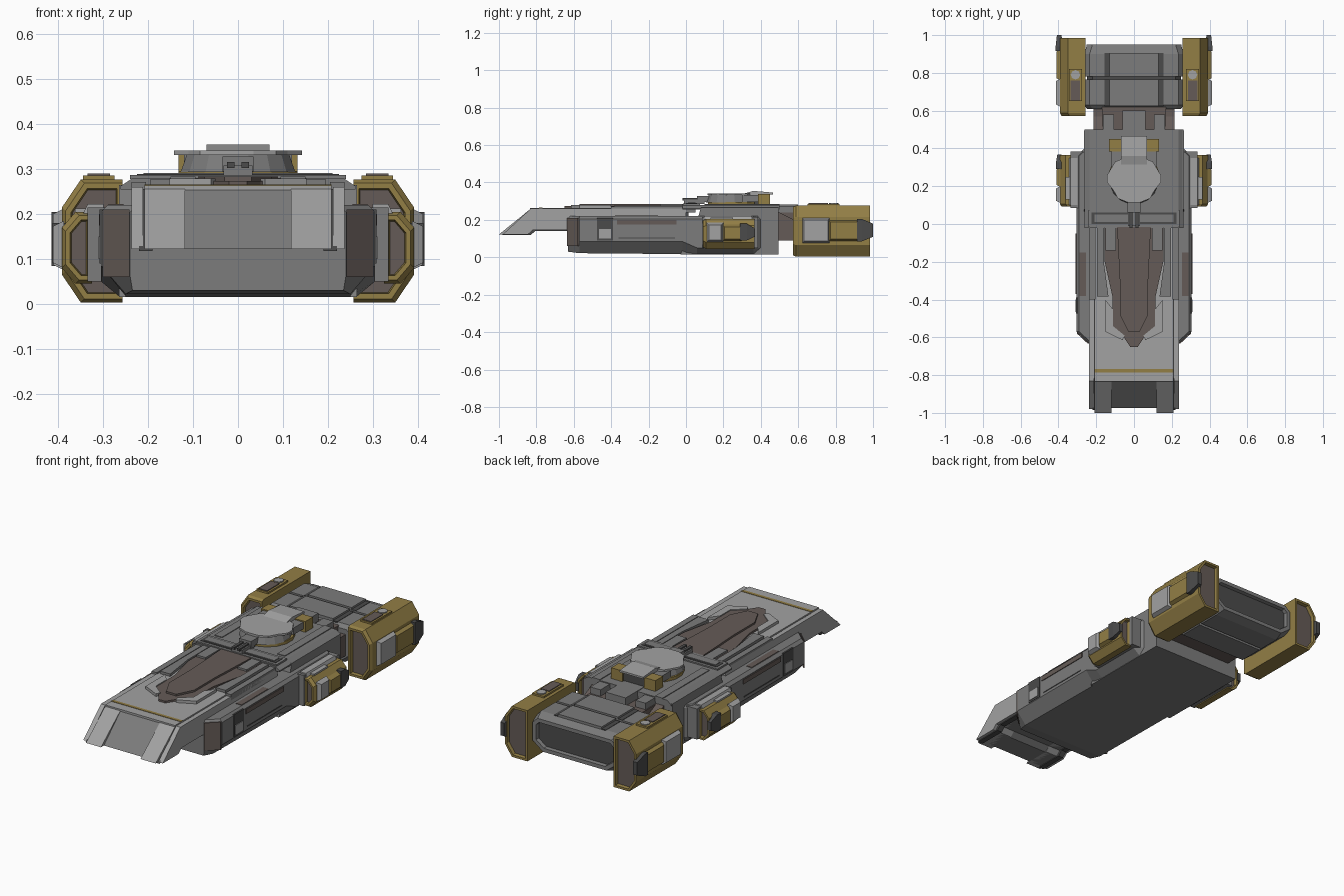
import bpy, bmesh, math
from mathutils import Vector

if "Cube" in bpy.data.objects:
    bpy.data.objects.remove(bpy.data.objects["Cube"])


def material(name, r, g, b):
    m = bpy.data.materials.new(name)
    m.diffuse_color = (r, g, b, 1)
    m.use_nodes = True
    m.node_tree.nodes["Principled BSDF"].inputs["Base Color"].default_value = m.diffuse_color
    return m


GREY = material("hull_grey", .20, .20, .20)
LIGHT = material("light_grey", .36, .36, .36)
DARK = material("dark_grey", .07, .07, .07)
GOLD = material("gold", .29, .21, .06)
BROWN = material("brown_grey", .13, .105, .095)


def loft(name, rings, mat, mirror=False, inset=None):
    """Skin a list of 3D rings, cap the ends, optionally recess both caps."""
    bm = bmesh.new()
    vs = [[bm.verts.new(p) for p in r] for r in rings]
    n = len(vs[0])
    for a, b in zip(vs, vs[1:]):
        for i in range(n):
            bm.faces.new((a[i], a[(i + 1) % n], b[(i + 1) % n], b[i]))
    caps = [bm.faces.new(vs[0]), bm.faces.new(vs[-1])]
    bmesh.ops.recalc_face_normals(bm, faces=bm.faces)
    if inset:
        thick, depth, inner = inset
        bmesh.ops.inset_individual(bm, faces=caps, thickness=thick, depth=0, use_even_offset=True)
        bmesh.ops.inset_individual(bm, faces=caps, thickness=.003, depth=depth, use_even_offset=True)
        for f in caps:
            f.material_index = 1
    me = bpy.data.meshes.new(name)
    bm.to_mesh(me)
    bm.free()
    me.materials.append(mat)
    if inset:
        me.materials.append(inner)
    ob = bpy.data.objects.new(name, me)
    bpy.context.collection.objects.link(ob)
    if mirror:
        ob.modifiers.new("mirror", 'MIRROR').use_mirror_merge = False
    return ob


def prism(name, axis, pts, a, b, mat, **kw):
    """Extrude a 2D outline along an axis from a to b."""
    place = {'x': lambda p, t: (t, p[0], p[1]),
             'y': lambda p, t: (p[0], t, p[1]),
             'z': lambda p, t: (p[0], p[1], t)}[axis]
    return loft(name, [[place(p, t) for p in pts] for t in (a, b)], mat, **kw)


def rect(u0, u1, v0, v1):
    return [(u0, v0), (u1, v0), (u1, v1), (u0, v1)]


def box(name, x0, x1, y0, y1, z0, z1, mat, **kw):
    return prism(name, 'z', rect(x0, x1, y0, y1), z0, z1, mat, **kw)


def pair(name, *args, **kw):
    return box(name, *args, mirror=True, **kw)


def plate(name, x, y0, y1, z0, z1, t, mat, s=.012, y_top=None):
    """Side plate that tapers outwards along x, mirrored."""
    loft(name, [[(x, *p) for p in rect(y0, y1, z0, z1)],
                [(x + t, *p) for p in rect(y0 + s, y1 - s, z0 + s, z1 - s)]], mat, mirror=True)


def sym(half):
    return half + [(-x, v) for x, v in reversed(half)]


def along_y(name, sections, mat, **kw):
    """Loft of symmetric half sections [(y, [(x, z)...])]."""
    return loft(name, [[(x, y, z) for x, z in sym(h)] for y, h in sections], mat, **kw)


def hull_half(w, wb, zb, zc):
    return [(wb, zb), (w, zc), (w, .205), (w - .015, .22)]


# main hull
along_y("lower_hull", [(-.63, hull_half(.24, .235, .03, .06)),
                       (-.57, hull_half(.305, .25, .022, .085)),
                       (-.02, hull_half(.305, .25, .017, .085)),
                       (.06, hull_half(.305, .265, .017, .05)),
                       (.36, hull_half(.305, .265, .017, .05)),
                       (.40, hull_half(.262, .25, .017, .05))], GREY)
prism("mid_hull", 'x', [(-.03, .015), (.495, .015), (.495, .265), (.08, .265), (.06, .2)], -.265, .265, GREY)
prism("shoulder_front", 'z', [(.242, -.628), (.302, -.573), (.302, -.58), (.242, -.636)], .06, .21, BROWN, mirror=True)
pair("shoulder_slot", .255, .288, -.38, -.15, .215, .223, BROWN)
pair("side_vent_frame", .30, .308, -.475, -.39, .09, .21, DARK)
pair("side_vent_panel", .30, .311, -.465, -.40, .10, .15, LIGHT)
pair("side_rail", .30, .309, -.37, -.05, .175, .20, BROWN)
pair("side_rib", .30, .307, -.36, -.06, .10, .106, DARK)

# forward deck with sloped nose
nose = [(-1, .122), (-.845, .122), (-.82, .145), (-.60, .145), (0, .145), (0, .26), (-.83, .26)]
center = [(-.975, .122), (-.85, .122), (-.82, .145), (0, .145), (0, .258), (-.83, .258)]
prism("nose_center", 'x', center, -.19, .19, GREY)
prism("nose_cheek", 'x', nose, .118, .208, LIGHT, mirror=True)
edge = [(y + (.02 if y < -.9 else 0), z) for y, z in nose]
prism("nose_edge", 'x', edge, .212, .237, LIGHT, mirror=True)
prism("nose_groove", 'x', [(y + .014, z - .004) for y, z in nose], .19, .22, DARK, mirror=True)
box("fore_deck", -.208, .208, -.835, .05, .24, .264, LIGHT)
box("deck_stripe", -.208, .208, -.785, -.768, .262, .266, GOLD)
pair("deck_side_panel", .205, .237, -.40, .05, .24, .272, GREY)

# raised spine on the deck
prism("spine_base", 'z', sym([(.155, .0), (.155, -.2), (.115, -.38), (.115, -.55), (.05, -.605), (.02, -.65)]),
      .262, .274, BROWN)
prism("spine_ridge", 'z', sym([(.09, .0), (.075, -.3), (.075, -.48), (.03, -.57)]), .272, .284, BROWN)
prism("spine_arrow", 'z', [(.152, -.40), (.152, -.57), (.06, -.615), (.05, -.59), (.112, -.54), (.112, -.45)],
      .262, .279, LIGHT, mirror=True)
prism("spine_rail", 'z', [(.16, .0), (.195, .0), (.195, -.385), (.135, -.385), (.16, -.2)], .262, .278, GREY, mirror=True)
pair("spine_block", .095, .15, -.14, -.02, .27, .284, GREY)

# aft deck and cross bar
along_y("aft_deck", [(-.02, [(.262, .255), (.262, .262), (.235, .28)]),
                     (.5, [(.262, .255), (.262, .262), (.235, .28)])], GREY)
box("cross_bar", -.24, .24, -.015, .075, .278, .287, GREY)
box("cross_bar_slot", -.225, .225, .0, .06, .285, .289, DARK)
box("cross_bar_insert", -.21, .21, .01, .05, .286, .292, GREY)
pair("aft_deck_strip", .165, .21, .10, .50, .278, .284, GREY)
pair("aft_deck_wedge", .105, .165, .42, .58, .24, .275, GREY)
box("aft_deck_tongue", -.06, .06, .42, .60, .24, .283, GREY)


# turret
def disc(name, r0, r1, z0, z1, mat, n=16, cy=.235):
    loft(name, [[(r * math.cos(2 * math.pi * (i + .5) / n), cy + r * math.sin(2 * math.pi * (i + .5) / n), z)
                 for i in range(n)] for r, z in ((r0, z0), (r1, z1))], mat)


disc("turret_ring", .135, .135, .278, .296, GOLD, cy=.25)
disc("turret_body", .13, .115, .294, .336, GREY)
prism("turret_roof", 'z', sym([(.035, .115), (.085, .135), (.11, .18), (.142, .22), (.142, .26),
                               (.10, .33), (.05, .35)]), .332, .342, LIGHT)
prism("turret_hatch", 'x', [(.315, .332), (.315, .342), (.36, .355), (.465, .346), (.465, .336)], -.07, .07, LIGHT)
pair("turret_rear_pod", .065, .132, .385, .45, .28, .338, GOLD)
pair("turret_rear_arm", .05, .12, .30, .39, .295, .332, GREY)
box("turret_tail", -.065, .065, .32, .44, .28, .333, DARK)
box("gun_mount", -.035, .035, .06, .15, .295, .328, GREY)
box("gun_base", -.032, .032, -.01, .10, .285, .308, GREY)
pair("gun_barrel", .008, .024, -.02, .08, .303, .316, DARK)

# neck and engine block
prism("neck", 'x', [(.48, .09), (.64, .09), (.64, .205), (.57, .205), (.48, .25)], -.215, .215, BROWN)
box("neck_core", -.17, .17, .48, .64, .10, .24, BROWN)
engine = [(.20, .045), (.262, .095), (.262, .22), (.235, .25)]
small = [(.19, .06), (.25, .105), (.25, .205), (.22, .232)]
along_y("engine_front", [(.61, small), (.63, engine), (.765, engine)], GREY)
along_y("engine_joint", [(.76, small), (.785, small)], DARK)
along_y("engine_rear", [(.78, engine), (.90, engine), (.95, small)], GREY, inset=(.02, -.02, DARK))
for y0, y1 in ((.625, .765), (.782, .905)):
    box("engine_top_plate", -.13, .13, y0, y1, .245, .262, GREY)
    pair("engine_top_groove", .13, .155, y0, y1, .245, .252, DARK)


# large rear pods
def octo(xi, xo, z0, z1, cx, cz):
    return [(xi, z0), (xo - cx, z0), (xo, z0 + cz), (xo, z1 - cz), (xo - cx, z1), (xi, z1)]


def pod(name, xi, xo, y0, y1, z0, z1, cx, cz, rim):
    rings = []
    for y, s in ((y0, .008), (y0 + .015, 0), (y1 - .015, 0), (y1, 0)):
        rings.append([(x, y, z) for x, z in octo(xi, xo - s, z0 + s, z1 - s, cx, cz)])
    loft(name, rings, GOLD, mirror=True, inset=(rim, -.018, BROWN))


pod("rear_pod", .257, .392, .572, .985, .003, .277, .042, .062, .012)
plate("rear_pod_box", .388, .62, .77, .075, .212, .024, LIGHT)
plate("rear_pod_mid", .388, .76, .925, .085, .20, .022, GOLD)
loft("rear_pod_nozzle", [[(x, .915, z) for x, z in rect(.37, .415, .085, .205)],
                         [(x, .94, z) for x, z in rect(.37, .415, .085, .205)],
                         [(x, 1.0, z) for x, z in rect(.385, .408, .11, .18)]], DARK, mirror=True)
pair("rear_pod_cap", .275, .345, .65, .82, .27, .286, GOLD)
pair("rear_pod_cap_box", .285, .335, .655, .76, .28, .290, BROWN)
prism("rear_pod_button", 'z', [(.31 + .025 * math.cos(i * math.pi / 4), .79 + .025 * math.sin(i * math.pi / 4))
                               for i in range(8)], .28, .291, LIGHT, mirror=True)

# small side pods
pair("side_pod_pylon", .26, .335, .085, .385, .05, .215, GREY)
pod("side_pod", .325, .392, .092, .365, .045, .205, .03, .035, .01)
prism("side_pod_hood", 'y', [(.30, .19), (.35, .19), (.335, .222), (.30, .222)], .10, .35, LIGHT, mirror=True)
plate("side_pod_box", .388, .11, .20, .08, .185, .024, LIGHT)
plate("side_pod_mid", .388, .195, .30, .085, .175, .022, GOLD)
loft("side_pod_nozzle", [[(x, .29, z) for x, z in rect(.375, .413, .09, .18)],
                         [(x, .325, z) for x, z in rect(.375, .413, .09, .18)],
                         [(x, .368, z) for x, z in rect(.385, .406, .11, .155)]], DARK, mirror=True)
pair("side_pod_cap", .333, .363, .13, .25, .195, .213, LIGHT)
